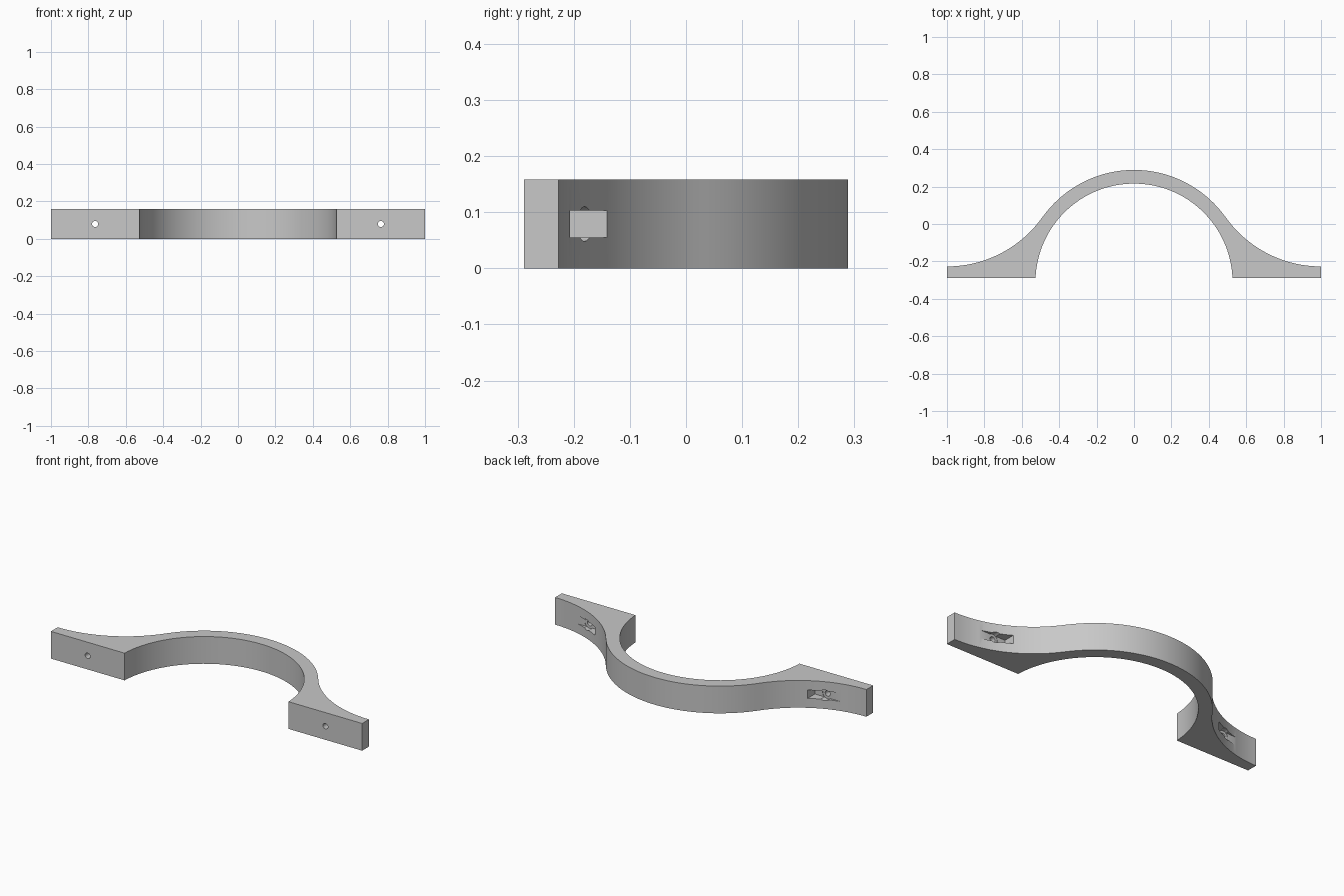
import bpy, bmesh, math
from mathutils import Matrix, Vector

cube = bpy.data.objects.get("Cube")
if cube:
    bpy.data.objects.remove(cube, do_unlink=True)

HEIGHT, HALF_Y = 0.158, 0.289
ARC_Y, INNER_R, OUTER_R = -0.311, 0.527, 0.60      # arch centre and radii
TIP_Y = -0.227                                     # back of the flange tips
FILLET_R = 0.6256                                  # concave sweep to the tip
FILLET_Y = TIP_Y + FILLET_R
HOLE_X, MID_Z, FLOOR_Y = 0.764, HEIGHT / 2, -0.207

grey = bpy.data.materials.new("plain grey")
grey.use_nodes = True
grey.diffuse_color = (0.58, 0.58, 0.58, 1)
grey.node_tree.nodes["Principled BSDF"].inputs["Base Color"].default_value = grey.diffuse_color


def arc(cx, cy, r, start, end, steps):
    angles = [start + (end - start) * i / steps for i in range(steps + 1)]
    return [Vector((cx + r * math.cos(a), cy + r * math.sin(a), 0)) for a in angles]


def to_object(name, bm):
    mesh = bpy.data.meshes.new(name)
    bmesh.ops.recalc_face_normals(bm, faces=bm.faces)
    bm.to_mesh(mesh)
    bm.free()
    obj = bpy.data.objects.new(name, mesh)
    bpy.context.collection.objects.link(obj)
    mesh.materials.append(grey)
    return obj


def box(name, x0, x1, y0, y1, z0, z1):
    bm = bmesh.new()
    bmesh.ops.create_cube(bm, size=1)
    for v in bm.verts:
        v.co = Vector((x0 if v.co.x < 0 else x1, y0 if v.co.y < 0 else y1,
                       z0 if v.co.z < 0 else z1))
    return to_object(name, bm)


def bore(name, x, r, y0, y1):
    bm = bmesh.new()
    place = Matrix.Translation((x, (y0 + y1) / 2, MID_Z)) @ Matrix.Rotation(math.pi / 2, 4, 'X')
    bmesh.ops.create_cone(bm, cap_ends=True, segments=32, radius1=r, radius2=r,
                          depth=y1 - y0, matrix=place)
    return to_object(name, bm)


# Clamp outline: right half of the back edge, its mirror, then the inner arch
tangent = math.atan2(FILLET_Y - ARC_Y, 1)
sweep = arc(1, FILLET_Y, FILLET_R, -math.pi / 2, -math.pi + tangent, 24)
crown = arc(0, ARC_Y, OUTER_R, tangent, math.pi / 2, 24)[1:]
half = [Vector((1, -HALF_Y, 0))] + sweep + crown
mirrored = [Vector((-p.x, p.y, 0)) for p in reversed(half[:-1])]
lip = math.asin((-HALF_Y - ARC_Y) / INNER_R)
inner = arc(0, ARC_Y, INNER_R, math.pi - lip, lip, 64)

bm = bmesh.new()
face = bm.faces.new([bm.verts.new(p) for p in half + mirrored + inner])
ext = bmesh.ops.extrude_face_region(bm, geom=[face])
bmesh.ops.translate(bm, vec=(0, 0, HEIGHT),
                    verts=[g for g in ext["geom"] if isinstance(g, bmesh.types.BMVert)])
clamp = to_object("clamp_bracket", bm)

# Screw hole, round head recess and rectangular pocket in each flange
cutters = []
for side in (-1, 1):
    x = side * HOLE_X
    cutters += [box("pocket_cutter", x - 0.081, x + 0.081, FLOOR_Y, 0.1,
                    MID_Z - 0.024, MID_Z + 0.024),
                bore("recess_cutter", x, 0.031, FLOOR_Y - 0.002, 0.1),
                bore("screw_hole_cutter", x, 0.016, -0.4, 0.1)]

bpy.ops.object.select_all(action='DESELECT')
bpy.context.view_layer.objects.active = clamp
clamp.select_set(True)
for cutter in cutters:
    cutter.hide_render = True
    mod = clamp.modifiers.new("cut", 'BOOLEAN')
    mod.operation, mod.solver, mod.object = 'DIFFERENCE', 'EXACT', cutter
    bpy.ops.object.modifier_apply(modifier=mod.name)
for cutter in cutters:
    bpy.data.objects.remove(cutter, do_unlink=True)

bpy.ops.object.shade_smooth_by_angle(angle=math.radians(30))
